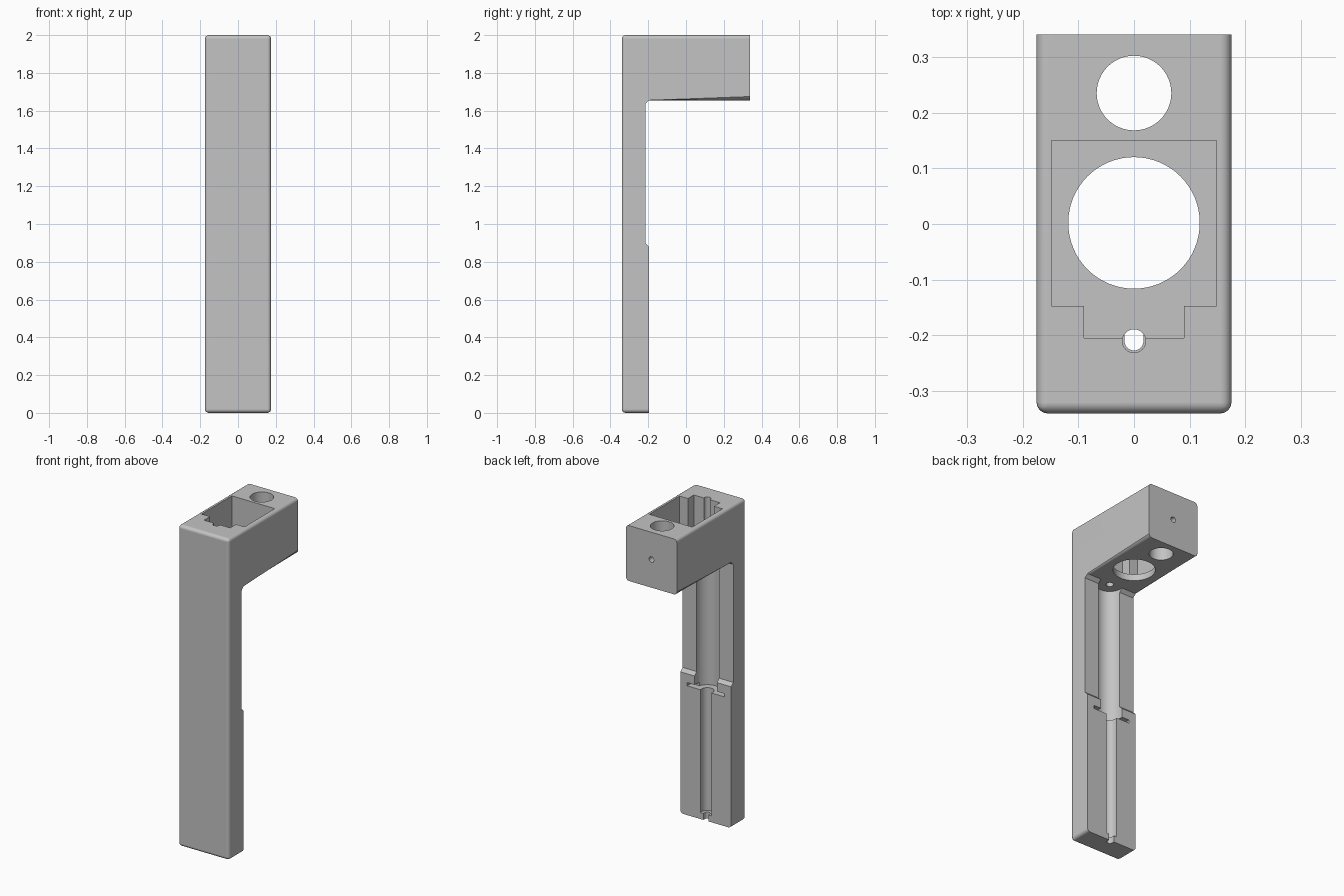
import bpy, bmesh, math

cube = bpy.data.objects.get("Cube")
if cube:
    bpy.data.objects.remove(cube, do_unlink=True)

FRONT, HALF_W, TOP, UNDER = -0.34, 0.175, 2.0, 1.655
BORE_Y = -0.21

grey = bpy.data.materials.new("plain grey")
grey.use_nodes = True
colour = (0.55, 0.55, 0.55, 1)
grey.diffuse_color = colour
grey.node_tree.nodes["Principled BSDF"].inputs["Base Color"].default_value = colour


def prism(name, outline, lo, hi, axis):
    """Extrude a 2D outline along one axis between lo and hi."""
    place = {"X": lambda a, b, t: (t, a, b),
             "Y": lambda a, b, t: (a, t, b),
             "Z": lambda a, b, t: (a, b, t)}[axis]
    bm = bmesh.new()
    ends = [[bm.verts.new(place(a, b, t)) for a, b in outline] for t in (lo, hi)]
    for ring in ends:
        bm.faces.new(ring)
    n = len(outline)
    for i in range(n):
        j = (i + 1) % n
        bm.faces.new((ends[0][i], ends[0][j], ends[1][j], ends[1][i]))
    bmesh.ops.recalc_face_normals(bm, faces=bm.faces)
    mesh = bpy.data.meshes.new(name)
    bm.to_mesh(mesh)
    bm.free()
    mesh.materials.append(grey)
    ob = bpy.data.objects.new(name, mesh)
    bpy.context.collection.objects.link(ob)
    return ob


def rect(x, y0, y1):
    return [(-x, y0), (x, y0), (x, y1), (-x, y1)]


def circle(a, b, r, n=48):
    return [(a + r * math.cos(math.tau * i / n), b + r * math.sin(math.tau * i / n))
            for i in range(n)]


def channel(r, y_open=-0.17, n=20):
    """U-shaped outline, round towards the front and open at the back."""
    arc = [(r * math.cos(math.pi * (1 + i / n)), BORE_Y + r * math.sin(math.pi * (1 + i / n)))
           for i in range(n + 1)]
    return arc + [(r, y_open), (-r, y_open)]


# Body: side profile of the upright and the overhanging head
body = prism("holder_body", [
    (FRONT, 0), (-0.195, 0), (-0.195, 0.88), (-0.215, 0.9), (-0.215, 1.635),
    (-0.195, UNDER), (0.34, UNDER), (0.34, TOP), (FRONT, TOP)],
    -HALF_W, HALF_W, "X")

# Rounded front, top, bottom and head underside edges
bm = bmesh.new()
bm.from_mesh(body.data)


def is_rounded(edge):
    p, q = (v.co for v in edge.verts)
    on_front = max(p.y, q.y) < FRONT + 0.001
    along_side = abs(p.x - q.x) < 0.001 and abs(p.z - q.z) < 0.001
    return on_front or along_side


bmesh.ops.bevel(bm, geom=[e for e in bm.edges if is_rounded(e)], offset=0.022,
                offset_type="OFFSET", segments=4, profile=0.5, affect="EDGES",
                clamp_overlap=True)
bmesh.ops.recalc_face_normals(bm, faces=bm.faces)
bm.to_mesh(body.data)
bm.free()

FLOOR, ABOVE, BELOW = 1.695, 2.1, 1.6
LEDGE = 0.805
cutters = [
    # Openings in the head
    prism("pocket", rect(0.148, -0.147, 0.15), FLOOR, ABOVE, "Z"),
    prism("pocket_notch", rect(0.09, -0.205, -0.1), FLOOR, ABOVE, "Z"),
    prism("large_hole", circle(0, 0.002, 0.118, 64), BELOW, 1.8, "Z"),
    prism("rear_hole", circle(0, 0.235, 0.067), BELOW, ABOVE, "Z"),
    prism("wire_hole", circle(0, BORE_Y, 0.021, 32), BELOW, ABOVE, "Z"),
    prism("screw_hole", circle(0, 1.83, 0.017, 24), 0.235, 0.4, "Y"),
    # Channels in the back of the upright
    prism("wide_channel", channel(0.077), LEDGE, UNDER, "Z"),
    prism("narrow_channel", channel(0.038), 0.04, LEDGE + 0.05, "Z"),
    prism("outlet_channel", channel(0.017), -0.1, 0.1, "Z"),
    prism("cross_slot", rect(0.128, -0.235, -0.17), LEDGE, LEDGE + 0.02, "Z"),
]

bpy.ops.object.select_all(action="DESELECT")
body.select_set(True)
bpy.context.view_layer.objects.active = body
for cutter in cutters:
    cutter.hide_render = True
    cut = body.modifiers.new(cutter.name, "BOOLEAN")
    cut.operation = "DIFFERENCE"
    cut.solver = "EXACT"
    cut.object = cutter
    bpy.ops.object.modifier_apply(modifier=cut.name)
    bpy.data.objects.remove(cutter, do_unlink=True)

# Smooth fillets and bores, flat broad faces
bpy.ops.object.shade_smooth_by_angle(angle=math.radians(30))
weighted = body.modifiers.new("even_shading", "WEIGHTED_NORMAL")
weighted.keep_sharp = True
